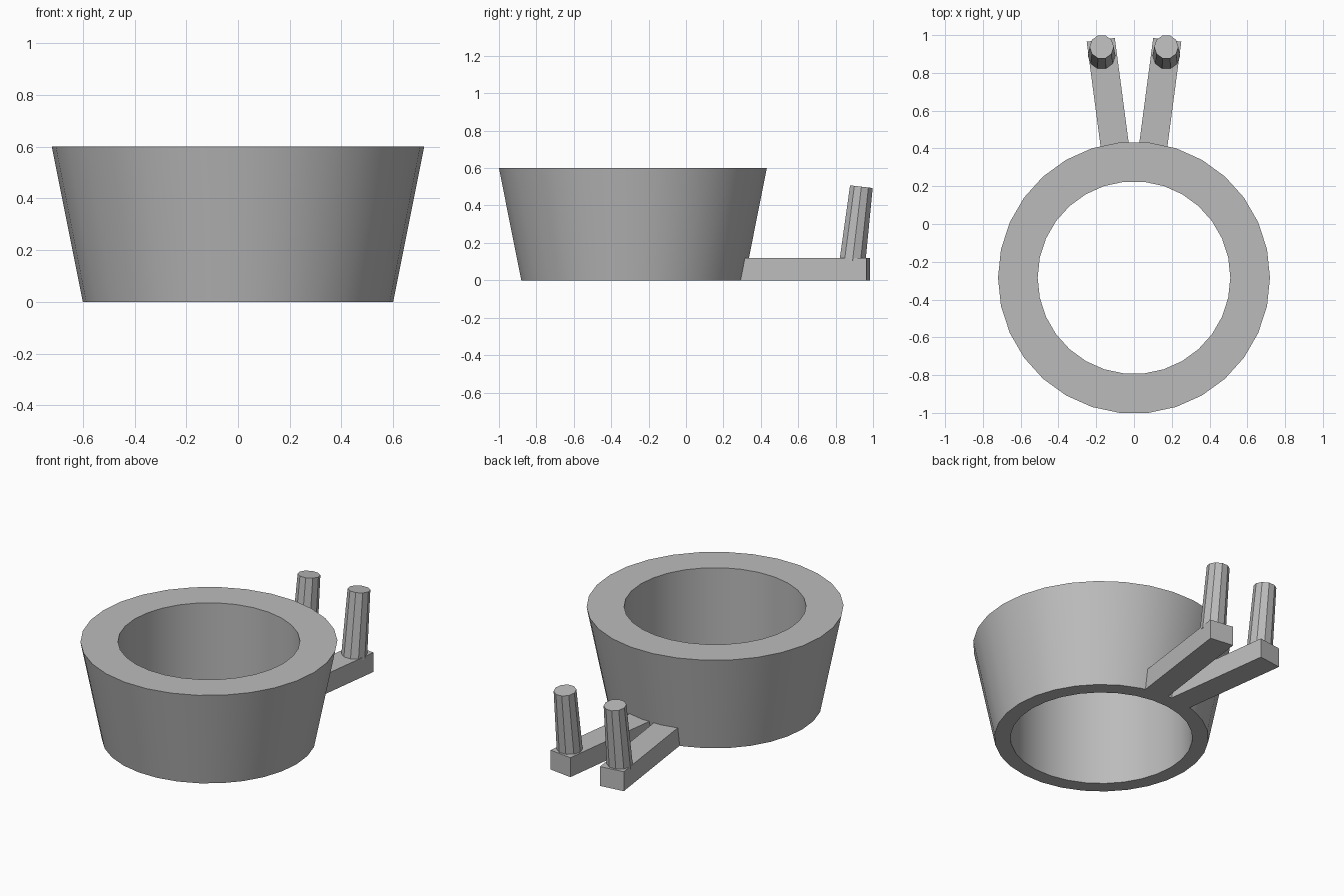
import bpy, bmesh, math
from mathutils import Matrix, Vector

if "Cube" in bpy.data.objects:
    bpy.data.objects.remove(bpy.data.objects["Cube"])

grey = bpy.data.materials.new("plain_grey")
grey.use_nodes = True
grey.diffuse_color = (0.5, 0.5, 0.5, 1)
grey.node_tree.nodes["Principled BSDF"].inputs["Base Color"].default_value = (0.5, 0.5, 0.5, 1)


def finish(bm, name, smooth_angle=None):
    bmesh.ops.recalc_face_normals(bm, faces=bm.faces)
    mesh = bpy.data.meshes.new(name)
    bm.to_mesh(mesh)
    bm.free()
    mesh.materials.append(grey)
    obj = bpy.data.objects.new(name, mesh)
    bpy.context.collection.objects.link(obj)
    if smooth_angle:
        bpy.ops.object.select_all(action="DESELECT")
        obj.select_set(True)
        bpy.context.view_layer.objects.active = obj
        bpy.ops.object.shade_smooth_by_angle(angle=math.radians(smooth_angle))
    return obj


# Tapered ring with a straight bore: a four-point section swept round
SIDES, CENTRE_Y, HEIGHT = 30, -0.284, 0.6
section = [(0.51, 0), (0.6, 0), (0.72, HEIGHT), (0.51, HEIGHT)]
bm = bmesh.new()
loops = []
for i in range(SIDES):
    a = math.tau * i / SIDES
    loops.append([bm.verts.new((r * math.cos(a), CENTRE_Y + r * math.sin(a), z)) for r, z in section])
for i, cur in enumerate(loops):
    nxt = loops[(i + 1) % SIDES]
    for j in range(4):
        k = (j + 1) % 4
        bm.faces.new((cur[j], nxt[j], nxt[k], cur[k]))
finish(bm, "tapered_ring", 30)

# Splayed arms and leaning pegs, one pair per side
ARM_H, ARM_W = 0.12, 0.15
for side, label in ((1, "left"), (-1, "right")):
    start, end = Vector((side * 0.08, 0.25, 0)), Vector((side * 0.176, 0.975, 0))
    run = end - start
    bm = bmesh.new()
    bmesh.ops.create_cube(bm, size=1)
    place = (Matrix.Translation((start + end) / 2 + Vector((0, 0, ARM_H / 2)))
             @ Matrix.Rotation(math.atan2(-run.x, run.y), 4, "Z")
             @ Matrix.Diagonal((ARM_W, run.length, ARM_H, 1)))
    bmesh.ops.transform(bm, matrix=place, verts=bm.verts)
    finish(bm, label + "_arm")

    bm = bmesh.new()
    bmesh.ops.create_cone(bm, cap_ends=True, segments=10, radius1=0.073, radius2=0.064, depth=0.4)
    place = (Matrix.Translation((side * 0.171, 0.914, 0.302))
             @ Matrix.Rotation(math.radians(-6.8), 4, "X")
             @ Matrix.Rotation(math.radians(90), 4, "Z"))
    bmesh.ops.transform(bm, matrix=place, verts=bm.verts)
    finish(bm, label + "_peg")
